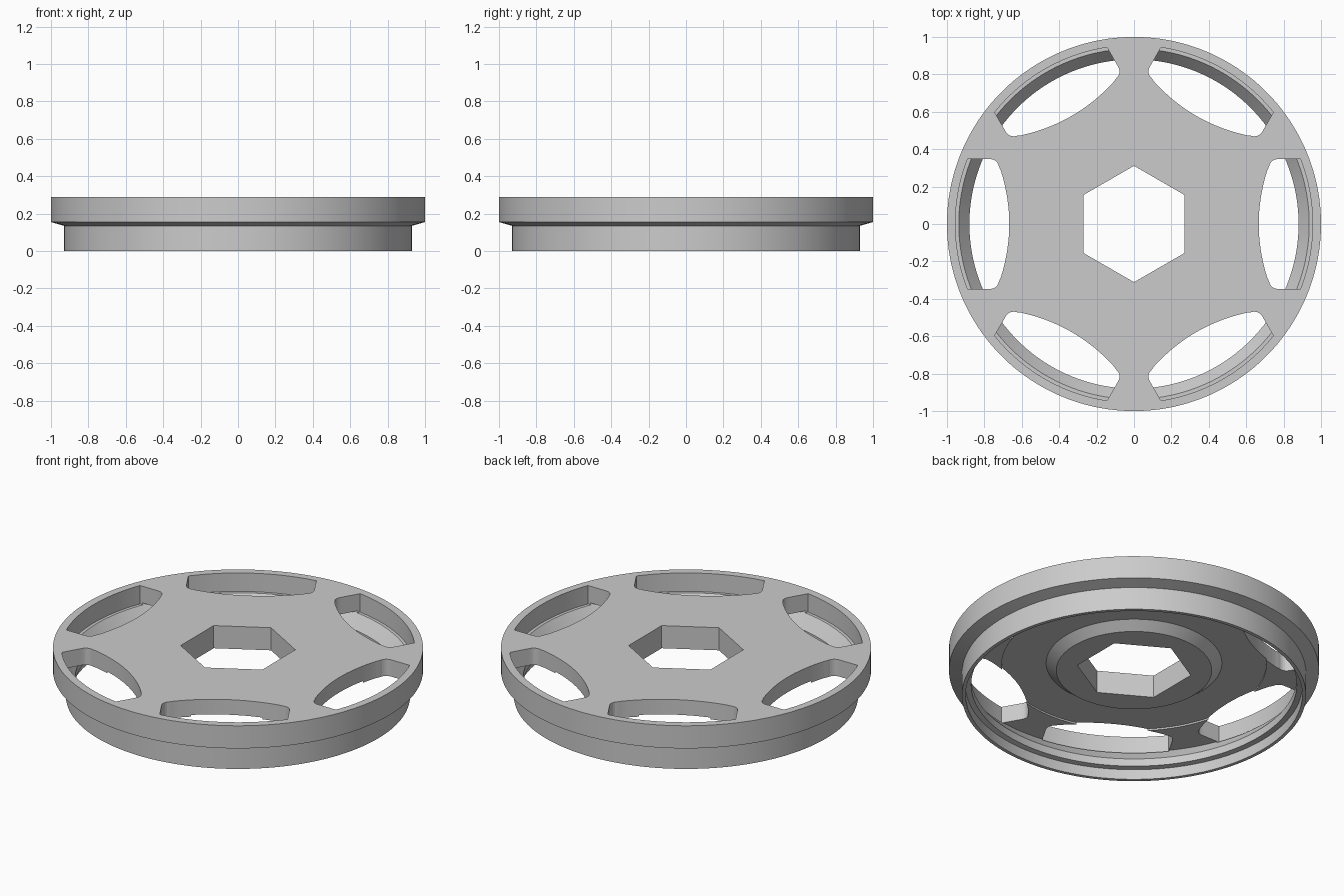
import bpy, bmesh, math

if "Cube" in bpy.data.objects:
    bpy.data.objects.remove(bpy.data.objects["Cube"])

grey = bpy.data.materials.new("plain grey")
grey.diffuse_color = (0.6, 0.6, 0.6, 1)
grey.use_nodes = True
grey.node_tree.nodes["Principled BSDF"].inputs["Base Color"].default_value = grey.diffuse_color


def make_object(name, bm):
    bmesh.ops.recalc_face_normals(bm, faces=bm.faces)
    mesh = bpy.data.meshes.new(name)
    bm.to_mesh(mesh)
    bm.free()
    mesh.materials.append(grey)
    obj = bpy.data.objects.new(name, mesh)
    bpy.context.collection.objects.link(obj)
    return obj


def lathe(name, profile, steps=180):
    """Revolve a closed (radius, height) outline around z."""
    bm = bmesh.new()
    rings = []
    for i in range(steps):
        a = 2 * math.pi * i / steps
        rings.append([bm.verts.new((r * math.cos(a), r * math.sin(a), z)) for r, z in profile])
    n = len(profile)
    for i in range(steps):
        p, q = rings[i], rings[(i + 1) % steps]
        for j in range(n):
            k = (j + 1) % n
            bm.faces.new((p[j], q[j], q[k], p[k]))
    return make_object(name, bm)


def prism(name, outlines, z0, z1):
    """Extrude flat outlines from z0 to z1."""
    bm = bmesh.new()
    for pts in outlines:
        low = [bm.verts.new((x, y, z0)) for x, y in pts]
        high = [bm.verts.new((x, y, z1)) for x, y in pts]
        bm.faces.new(low)
        bm.faces.new(high)
        for i in range(len(pts)):
            j = (i + 1) % len(pts)
            bm.faces.new((low[i], low[j], high[j], high[i]))
    return make_object(name, bm)


def cut(target, cutter):
    mod = target.modifiers.new("cut", 'BOOLEAN')
    mod.operation = 'DIFFERENCE'
    mod.solver = 'EXACT'
    mod.object = cutter
    bpy.context.view_layer.objects.active = target
    bpy.ops.object.modifier_apply(modifier=mod.name)
    bpy.data.objects.remove(cutter)


# Wheel: stepped rim, thin plate with a shallow recess, tapered hub boss
wheel = lathe("wheel", [
    (0.20, 0.29), (1.00, 0.29), (1.00, 0.155), (0.93, 0.135), (0.93, 0.0),
    (0.91, 0.0), (0.91, 0.06), (0.88, 0.065), (0.88, 0.11), (0.945, 0.19),
    (0.715, 0.19), (0.715, 0.20), (0.475, 0.20), (0.42, 0.155), (0.20, 0.155),
])

# Slot outline: outer arc on the rim, straight sides, rounded corners, bowed inner edge
half, outer, steps = 0.347, 0.955, 20
limit = math.asin(half / outer)
slot = [(outer * math.cos(t), outer * math.sin(t))
        for t in (limit * (2 * i / steps - 1) for i in range(steps + 1))]
corner = [(0.768 - 0.046 * math.sin(t), half - 0.046 * (1 - math.cos(t)))
          for t in (math.radians(16 * i) for i in range(6))]
bow = [(0.667 + 0.05 * (y / 0.30) ** 2, y) for y in (0.285 * (1 - i / 8) for i in range(17))]
slot += corner + bow + [(x, -y) for x, y in reversed(corner)]

# Six slots around the plate
slots = []
for i in range(6):
    c, s = math.cos(i * math.pi / 3), math.sin(i * math.pi / 3)
    slots.append([(c * x - s * y, s * x + c * y) for x, y in slot])
cut(wheel, prism("slot_cutter", slots, 0.18, 0.4))

# Hexagonal drive hole through the hub
hexagon = [(0.311 * math.sin(i * math.pi / 3), 0.311 * math.cos(i * math.pi / 3)) for i in range(6)]
cut(wheel, prism("hex_cutter", [hexagon], -0.1, 0.4))

bpy.ops.object.select_all(action='DESELECT')
wheel.select_set(True)
bpy.context.view_layer.objects.active = wheel
bpy.ops.object.shade_smooth_by_angle(angle=math.radians(12))
